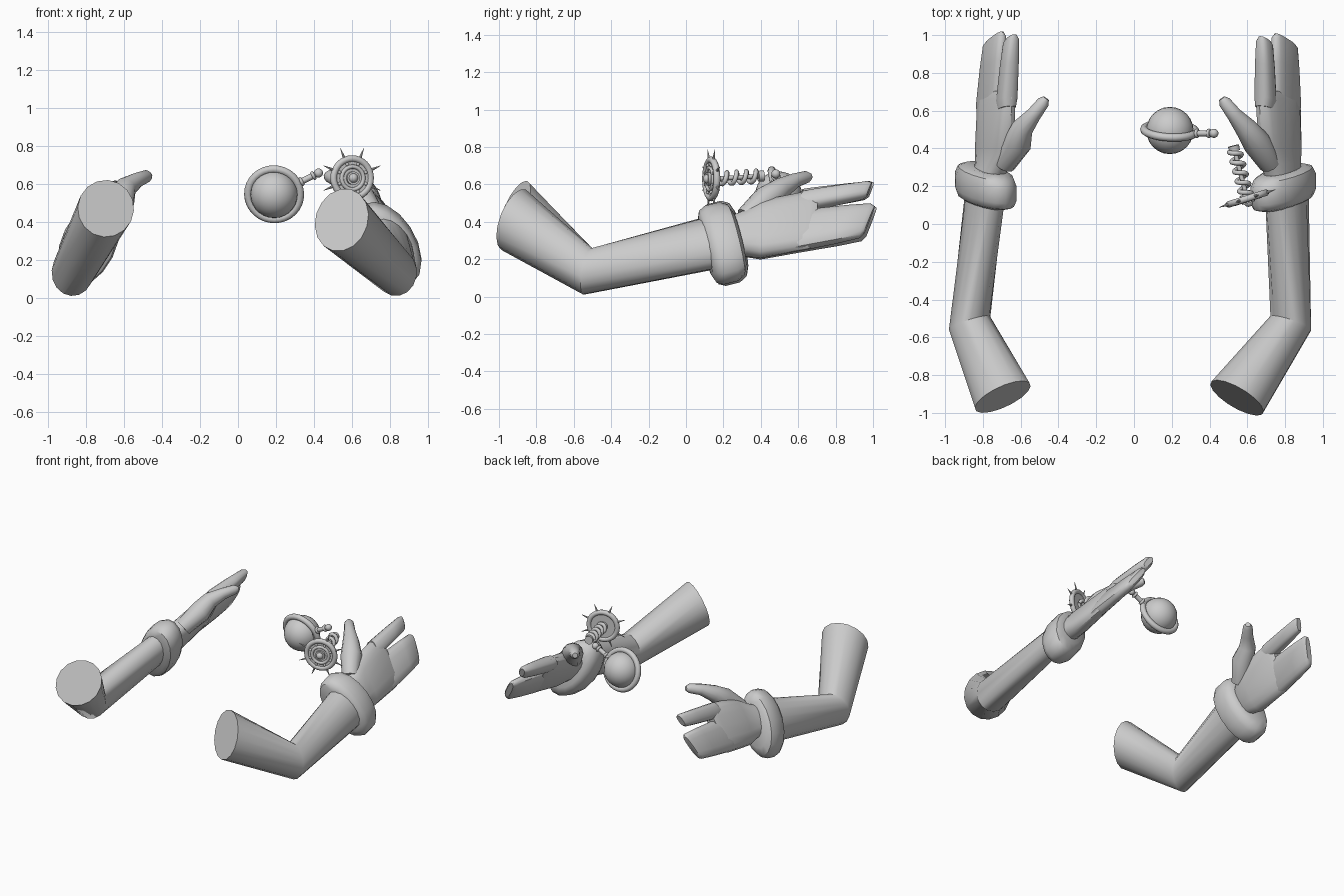
import bpy, bmesh
from math import sin, cos, pi, radians
from mathutils import Vector as V

if "Cube" in bpy.data.objects:
    bpy.data.objects.remove(bpy.data.objects["Cube"])

grey = bpy.data.materials.new("plain grey")
grey.use_nodes = True
grey.diffuse_color = (0.6, 0.6, 0.6, 1)
grey.node_tree.nodes["Principled BSDF"].inputs["Base Color"].default_value = (0.6, 0.6, 0.6, 1)


def finish(ob, angle=40):
    if not ob.data.materials:
        ob.data.materials.append(grey)
    bpy.ops.object.select_all(action='DESELECT')
    ob.select_set(True)
    bpy.context.view_layer.objects.active = ob
    bpy.ops.object.shade_smooth_by_angle(angle=radians(angle))


def power(t, p):
    return (1 if t >= 0 else -1) * abs(t) ** p


def loft(name, rings, side=1, n=16, square=1.0):
    """Skin rings of (centre, long axis, short axis) and cap both ends."""
    bm = bmesh.new()
    rows = []
    for c, a, b in rings:
        row = []
        for i in range(n):
            t = 2 * pi * i / n
            p = V(c) + V(a) * power(cos(t), square) + V(b) * power(sin(t), square)
            row.append(bm.verts.new((p.x * side, p.y, p.z)))
        rows.append(row)
    for r, s in zip(rows, rows[1:]):
        for i in range(n):
            j = (i + 1) % n
            bm.faces.new((r[i], r[j], s[j], s[i]))
    bm.faces.new(rows[0])
    bm.faces.new(rows[-1])
    bmesh.ops.recalc_face_normals(bm, faces=bm.faces)
    me = bpy.data.meshes.new(name)
    bm.to_mesh(me)
    bm.free()
    ob = bpy.data.objects.new(name, me)
    bpy.context.collection.objects.link(ob)
    finish(ob)
    return ob


def tube(name, path, side=1, n=12):
    """Round tube through (x, y, z, radius) points."""
    pts = [V(p[:3]) for p in path]
    rings = []
    for i, p in enumerate(path):
        d = pts[min(i + 1, len(pts) - 1)] - pts[max(i - 1, 0)]
        a = d.cross(V((0, 0, 1))).normalized()
        b = a.cross(d).normalized()
        rings.append((pts[i], a * p[3], b * p[3]))
    return loft(name, rings, side, n)


def rolled(u, v, d):
    """Turn a ring's axes so that every ring starts on the same side."""
    return V(u) * d[0] + V(v) * d[1], V(u) * -d[1] + V(v) * d[0]


def flat(a, b, d, lean=0.0):
    """Long and short axes of a flattened section."""
    return V((d[0] * a, -lean, d[1] * a)), V((-d[1] * b, 0, d[0] * b))


def arm(label, side, d, cap, elbow, wrist, cuff, hand):
    # Sleeve: open upper end, elbow, wrist
    rings = [(cap[0], *rolled(cap[1], cap[2], d)),
             (elbow, *rolled((.11, -.035, 0), (0, .02, .125), d)),
             (wrist, *flat(.16, .09, d))]
    loft(label + "_sleeve", rings, side)

    # Chunky cuff round the wrist
    axis = V((0, .96, .24))
    rings = []
    for t, s in ((-.09, .74), (-.075, .92), (-.04, 1), (.04, 1), (.08, .9), (.1, .68)):
        a, b = flat(.235 * s, .14 * s, d, -.055 * s)
        rings.append((V(cuff) + axis * t, a, b))
    loft(label + "_cuff", rings, side)

    # Palm
    base, knuckle, tip = (V(p) for p in hand)
    rings = [(V(cuff) + V((0, .04, .03)), *flat(.12, .075, d)),
             (base + V((.01, -.08, -.02)), *flat(.135, .075, d)),
             (base, *flat(.175, .07, d)),
             (knuckle, *flat(.185, .055, d, .01)),
             (knuckle + V((0, .04, .006)), *flat(.175, .035, d, .01))]
    loft(label + "_palm", rings, side, square=.8)

    # Index finger and the joined outer fingers
    long = V((d[0], 0, d[1]))
    for name, off, w, spread in (("index_finger", -.125, .06, -.01), ("outer_fingers", .06, .125, .0)):
        rings = []
        for k, sw, th in ((-.15, 1, .045), (0, 1, .052), (.55, .93, .045), (.93, .85, .036), (1, .7, .02)):
            c = knuckle.lerp(tip, k) + long * (off + spread * max(k, 0))
            rings.append((c, *flat(w * sw, th, d, .03 * w / .125)))
        loft(label + "_" + name, rings, side, square=.75)

    # Thumb
    shift = base.x - .77
    tube(label + "_thumb", [(.72 + shift, .32, .42, .06), (.65 + shift, .43, .52, .075),
                            (.59, .51, .58, .058), (.53, .58, .62, .04),
                            (.48, .645, .64, .033), (.465, .665, .643, .018)], side)


arm("left", 1, (.55, -.835),
    ((.545, -.92, .41), (.14, -.08, 0), (.02, .05, .165)), (.83, -.525, .135),
    (.81, .14, .29), (.79, .19, .285),
    [(.77, .4, .36), (.765, .66, .41), (.765, .98, .46)])
arm("right", -1, (.45, -.893),
    ((.695, -.915, .47), (.148, -.06, 0), (0, .06, .15)), (.87, -.525, .135),
    (.79, .14, .29), (.785, .2, .285),
    [(.735, .4, .36), (.73, .66, .41), (.71, .99, .45)])


def place(ob, name, axis):
    ob.name = name
    ob.rotation_euler = V(axis).to_track_quat('Z', 'Y').to_euler()
    finish(ob)


def ring(name, at, axis, major, minor):
    bpy.ops.mesh.primitive_torus_add(location=at, major_radius=major, minor_radius=minor,
                                     major_segments=32, minor_segments=10)
    place(bpy.context.object, name, axis)


def rod(name, at, axis, r1, r2, depth, n=16):
    bpy.ops.mesh.primitive_cone_add(location=at, radius1=r1, radius2=r2, depth=depth, vertices=n)
    place(bpy.context.object, name, axis)


def ball(name, at, r):
    bpy.ops.mesh.primitive_uv_sphere_add(location=at, radius=r, segments=24, ring_count=14)
    place(bpy.context.object, name, (0, 0, 1))


# Ringed globe with its short stem and knob
globe = V((.19, .495, .545))
ball("globe", globe, .125)
ring("globe_ring", globe, (.05, .96, .27), .137, .021)
stem = V((.12, 0, .06)).normalized()
start = V((.32, .48, .605))
rod("globe_stem", start + stem * .05, stem, .016, .016, .12)
for t in (.015, .085):
    ring("stem_collar", start + stem * t, stem, .016, .009)
ball("stem_knob", start + stem * .115, .024)

# Spiked wheel
hub = V((.60, .135, .63))
axle = V((-.3, .954, 0))
across = V((.954, .3, 0))
up = V((0, 0, 1))
ring("wheel_rim", hub, axle, .102, .018)
rod("wheel_disc", hub, axle, .1, .1, .016, 32)
ring("wheel_inner_ring", hub - axle * .008, axle, .06, .011)
rod("wheel_hub", hub, axle, .035, .035, .05)
ball("wheel_hub_cap", hub - axle * .02, .025)
for i in range(8):
    t = 2 * pi * (i + .5) / 8
    out = across * cos(t) + up * sin(t)
    rod("wheel_spike", hub + out * .14, out, .009, .001, .06, 8)
    ball("wheel_stud", hub + out * .078 - axle * .01, .009)

# Coiled spring behind the wheel, with a plug on its end
turns, steps = 4.5, 90
end = V((.53, .40, .645))
begin = hub + axle * .02
run = end - begin
side_axis = run.cross(up).normalized()
coil = []
for i in range(steps + 1):
    t = 2 * pi * turns * i / steps
    p = begin + run * (.95 * i / steps) + (side_axis * cos(t) + up * sin(t)) * .03
    coil.append(p)
curve = bpy.data.curves.new("spring", 'CURVE')
curve.dimensions = '3D'
curve.bevel_depth = .013
curve.bevel_resolution = 2
curve.use_fill_caps = True
spline = curve.splines.new('POLY')
spline.points.add(steps)
for point, p in zip(spline.points, coil):
    point.co = (*p, 1)
curve.materials.append(grey)
bpy.context.collection.objects.link(bpy.data.objects.new("spring", curve))
rod("spring_core", begin + run * .5, run, .012, .012, run.length)
rod("spring_plug", end, run, .028, .03, .03)
